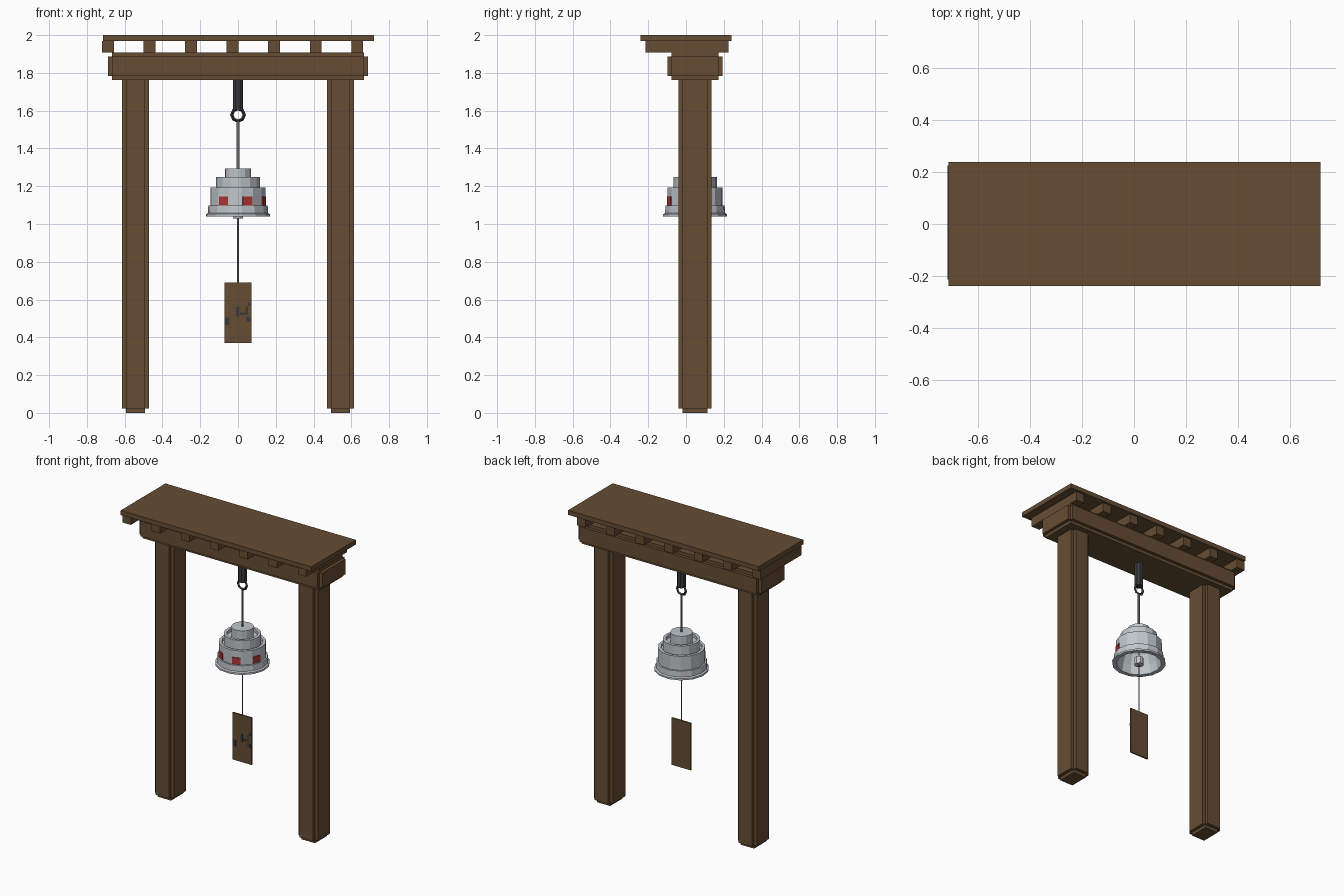
import bpy, bmesh, math
from mathutils import Matrix, Vector

if "Cube" in bpy.data.objects:
    bpy.data.objects.remove(bpy.data.objects["Cube"], do_unlink=True)

CY = 0.048          # depth of the hanging axis
SIDES = 14          # facets round the bell


def material(name, rgb):
    m = bpy.data.materials.new(name)
    m.use_nodes = True
    m.diffuse_color = (*rgb, 1)
    m.node_tree.nodes["Principled BSDF"].inputs["Base Color"].default_value = (*rgb, 1)
    return m


WOOD = material("brown wood", (0.133, 0.073, 0.033))
SILVER = material("pale silver", (0.53, 0.57, 0.60))
STEEL = material("grey cord", (0.22, 0.24, 0.26))
IRON = material("dark iron", (0.04, 0.042, 0.046))
RED = material("red enamel", (0.42, 0.035, 0.035))


def finish(name, bm, mat):
    bmesh.ops.recalc_face_normals(bm, faces=bm.faces)
    mesh = bpy.data.meshes.new(name)
    bm.to_mesh(mesh)
    bm.free()
    mesh.materials.append(mat)
    ob = bpy.data.objects.new(name, mesh)
    bpy.context.collection.objects.link(ob)
    return ob


def add_box(bm, lo, hi):
    lo, hi = Vector(lo), Vector(hi)
    bmesh.ops.create_cube(bm, size=1, matrix=Matrix.Translation((lo + hi) / 2)
                          @ Matrix.Diagonal((*(hi - lo), 1)))


def box(name, lo, hi, mat):
    bm = bmesh.new()
    add_box(bm, lo, hi)
    return finish(name, bm, mat)


def notched_timber(name, lo, hi, step):
    """Timber with stepped edges: one box per axis, inset on the other two."""
    bm = bmesh.new()
    for axis in range(3):
        inset = [0 if i == axis else step for i in range(3)]
        add_box(bm, [a + s for a, s in zip(lo, inset)],
                [b - s for b, s in zip(hi, inset)])
    return finish(name, bm, WOOD)


def rod(name, r, z0, z1, sides, mat):
    bm = bmesh.new()
    bmesh.ops.create_cone(bm, cap_ends=True, segments=sides, radius1=r, radius2=r,
                          depth=z1 - z0,
                          matrix=Matrix.Translation((0, CY, (z0 + z1) / 2))
                          @ Matrix.Rotation(math.pi / sides, 4, 'Z'))
    return finish(name, bm, mat)


# Frame: two posts and a cross beam
for side, x in (("right", -0.542), ("left", 0.542)):
    notched_timber(side + "_post", (x - 0.072, CY - 0.088, 0), (x + 0.072, CY + 0.088, 1.79), 0.022)
notched_timber("cross_beam", (-0.688, CY - 0.145, 1.762), (0.688, CY + 0.145, 1.907), 0.021)

# Roof: seven rafters under one plank
for i in range(7):
    x = -0.72 + 0.22 * i
    box(f"rafter_{i + 1}", (x, -0.214, 1.907), (x + 0.063, 0.225, 1.97), WOOD)
box("roof_plank", (-0.715, -0.24, 1.969), (0.72, 0.24, 2.0), WOOD)

# Hanger, ring and cords
rod("hanger", 0.028, 1.6, 1.77, 8, IRON)
bpy.ops.mesh.primitive_torus_add(location=(0, CY, 1.578), rotation=(math.pi / 2, 0, 0),
                                 major_segments=8, minor_segments=4,
                                 major_radius=0.033, minor_radius=0.009)
ring = bpy.context.object
ring.name = "hanger_ring"
ring.data.materials.append(IRON)
rod("upper_cord", 0.008, 1.285, 1.55, 6, STEEL)
rod("lower_cord", 0.004, 0.68, 1.24, 6, STEEL)
rod("clapper", 0.03, 1.03, 1.08, 8, SILVER)

# Bell: stepped tiers with raised rims, hollow underneath
profile = [(0, 1.293), (0.07, 1.293), (0.07, 1.225), (0.097, 1.225), (0.097, 1.248),
           (0.116, 1.248), (0.116, 1.175), (0.128, 1.175), (0.128, 1.192),
           (0.147, 1.192), (0.147, 1.097), (0.158, 1.097), (0.160, 1.058),
           (0.170, 1.052), (0.170, 1.04), (0.142, 1.04), (0.132, 1.1),
           (0.11, 1.165), (0.06, 1.22), (0, 1.22)]
first_red = math.radians(-31.4)
turn = 2 * math.pi / SIDES
bm = bmesh.new()
start = first_red - math.pi / 2 + turn / 2
pts = [bm.verts.new((r * math.cos(start), CY + r * math.sin(start), z)) for r, z in profile]
edges = [bm.edges.new(pair) for pair in zip(pts, pts[1:])]
bmesh.ops.spin(bm, geom=pts + edges, cent=(0, CY, 0), axis=(0, 0, 1),
               angle=2 * math.pi, steps=SIDES)
bmesh.ops.remove_doubles(bm, verts=bm.verts, dist=0.0005)
finish("bell", bm, SILVER)

# Red panels on alternate facets at the front of the bell
for i in range(3):
    a = first_red + 2 * turn * i
    plate = box(f"bell_panel_{i + 1}", (-0.027, -0.004, -0.023), (0.027, 0.004, 0.023), RED)
    r = 0.147 * math.cos(turn / 2) + 0.001
    plate.location = (r * math.sin(a), CY - r * math.cos(a), 1.122)
    plate.rotation_euler.z = a

# Wind tag with a few abstract dark flecks on its front
box("wind_tag", (-0.071, CY - 0.005, 0.37), (0.071, CY + 0.005, 0.69), WOOD)
flecks = [(-0.057, 0.485, 0.022, 0.04), (-0.002, 0.535, 0.018, 0.05),
          (0.03, 0.525, 0.04, 0.014), (0.046, 0.545, 0.014, 0.036),
          (0.055, 0.495, 0.022, 0.026), (0.062, 0.575, 0.016, 0.014)]
bm = bmesh.new()
for x, z, w, h in flecks:
    add_box(bm, (x - w / 2, CY - 0.007, z - h / 2), (x + w / 2, CY - 0.004, z + h / 2))
finish("tag_flecks", bm, IRON)
